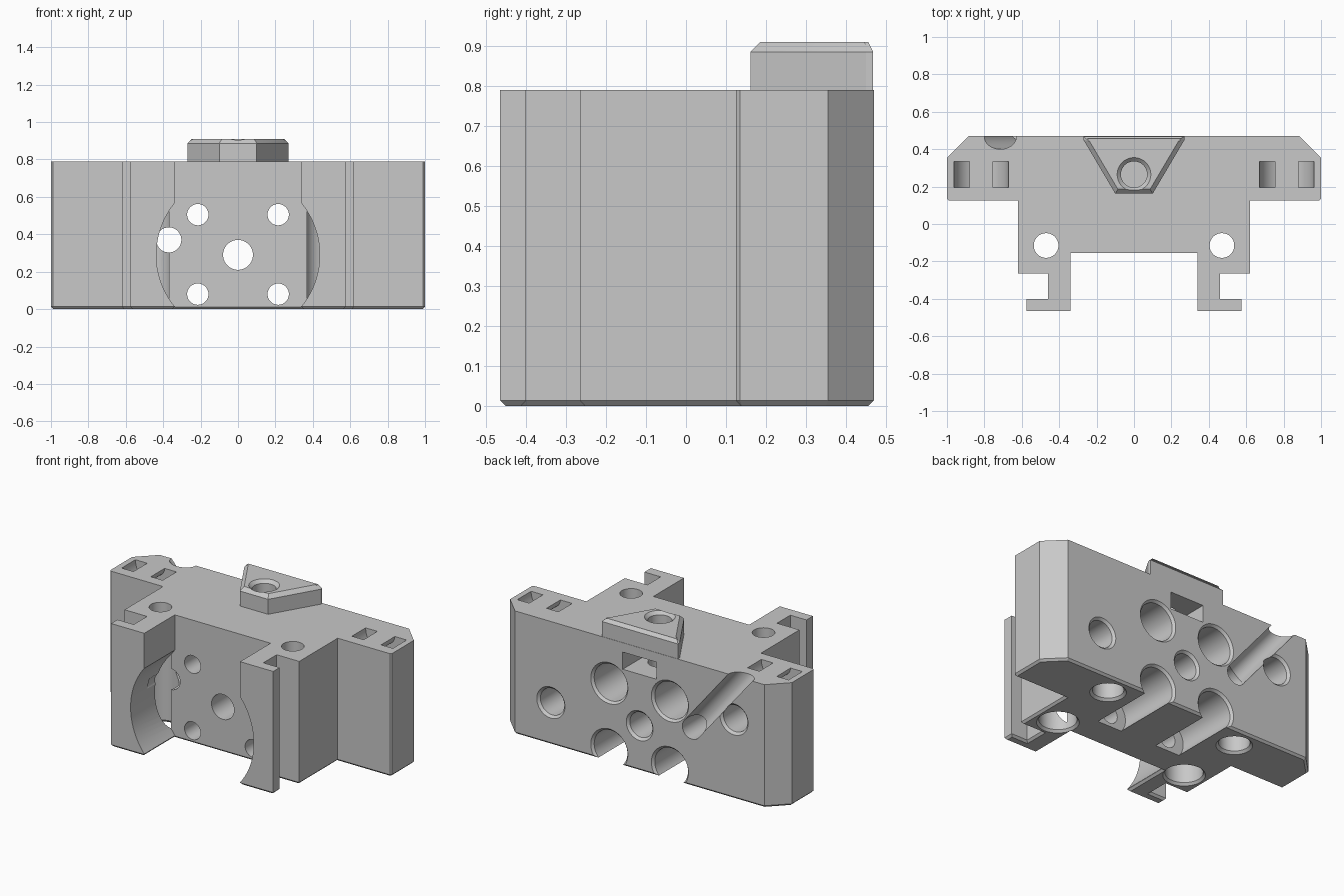
import bpy, bmesh, math
from mathutils import Vector

if "Cube" in bpy.data.objects:
    bpy.data.objects.remove(bpy.data.objects["Cube"])

grey = bpy.data.materials.new("plain_grey")
grey.diffuse_color = (0.58, 0.58, 0.58, 1)
grey.use_nodes = True
grey.node_tree.nodes["Principled BSDF"].inputs["Base Color"].default_value = grey.diffuse_color


def make(name, bm):
    bmesh.ops.recalc_face_normals(bm, faces=bm.faces)
    me = bpy.data.meshes.new(name)
    bm.to_mesh(me)
    bm.free()
    me.materials.append(grey)
    ob = bpy.data.objects.new(name, me)
    bpy.context.collection.objects.link(ob)
    return ob


def prism(name, outline, z0, z1, bevel_z, size):
    """Extruded outline with a chamfer around the edge at height bevel_z."""
    bm = bmesh.new()
    lo = [bm.verts.new((x, y, z0)) for x, y in outline]
    hi = [bm.verts.new((x, y, z1)) for x, y in outline]
    bm.faces.new(lo)
    bm.faces.new(hi)
    n = len(outline)
    for i in range(n):
        j = (i + 1) % n
        bm.faces.new((lo[i], lo[j], hi[j], hi[i]))
    bmesh.ops.recalc_face_normals(bm, faces=bm.faces)
    rim = [e for e in bm.edges if all(abs(v.co.z - bevel_z) < 1e-5 for v in e.verts)]
    bmesh.ops.bevel(bm, geom=rim, offset=size, segments=1, affect='EDGES')
    return make(name, bm)


def lathe(loc, axis, profile, closed=False, seg=48):
    """Round cutter: (depth, radius) pairs turned around an axis."""
    q = Vector(axis).to_track_quat('Z', 'Y')
    bm = bmesh.new()
    rings = []
    for d, r in profile:
        rings.append([bm.verts.new(Vector(loc) + q @ Vector((
            r * math.cos(math.tau * (k + .5) / seg),
            r * math.sin(math.tau * (k + .5) / seg), d))) for k in range(seg)])
    pairs = list(zip(rings, rings[1:]))
    if closed:
        pairs.append((rings[-1], rings[0]))
    else:
        bm.faces.new(rings[0])
        bm.faces.new(rings[-1])
    for a, b in pairs:
        for k in range(seg):
            m = (k + 1) % seg
            bm.faces.new((a[k], a[m], b[m], b[k]))
    return make("cutter", bm)


def box(x0, x1, y0, y1, z0, z1):
    return prism("cutter", [(x0, y0), (x1, y0), (x1, y1), (x0, y1)], z0, z1, 99, 0)


def cut(ob, cutter, keep=False):
    cutter.hide_render = True
    mod = ob.modifiers.new("cut", 'BOOLEAN')
    mod.operation = 'DIFFERENCE'
    mod.solver = 'EXACT'
    mod.object = cutter
    bpy.context.view_layer.objects.active = ob
    bpy.ops.object.modifier_apply(modifier=mod.name)
    if not keep:
        bpy.data.objects.remove(cutter)


# Main block: mirrored plan outline with two hooked arms at the front
half = [(.34, -.155), (.34, -.465), (.575, -.465), (.575, -.40), (.46, -.40),
        (.46, -.265), (.62, -.265), (.62, .125), (.99, .125), (1, .135),
        (1, .355), (.885, .47)]
outline = half + [(-x, y) for x, y in reversed(half)]
body = prism("carriage_body", outline, 0, .79, 0, .013)

# Wedge-shaped boss on top
wedge = prism("top_wedge", [(-.10, .162), (.10, .162), (.27, .45), (.27, .468),
                            (-.27, .468), (-.27, .45)], .79, .91, .91, .024)

# Round clearance between the arms
cut(body, lathe((0, -.6, .29), (0, 1, 0), [(0, .437), (.446, .437)], seg=96))

back = (0, -1, 0)
# Four counterbored screw holes, the lower two open through the bottom
for x in (-.215, .215):
    for z in (.505, .08):
        cut(body, lathe((x, .47, z), back, [(-.02, .15), (.015, .118), (.43, .118),
                                            (.43, .057), (.7, .057)]))
# Central through hole
cut(body, lathe((0, .47, .29), back, [(-.02, .115), (.015, .08), (.7, .08)]))
# Blind side holes in the back
for x, z in ((.63, .27), (-.67, .51)):
    cut(body, lathe((x, .47, z), back, [(-.02, .12), (.015, .085), (.25, .085)]))

# Wire hole with a slanted groove up to the top edge
cut(body, lathe((-.37, .6, .37), back, [(0, .067), (.9, .067)]))
cut(body, lathe((-.37, .466, .37), (-.345, 0, .42), [(0, .066), (.7, .066)]))

for s in (-1, 1):
    # Vertical stepped bores near the arms
    cut(body, lathe((s * .47, -.115, 0), (0, 0, 1), [(-.02, .14), (.015, .109), (.6, .109),
                                                    (.6, .066), (.9, .066)]))
    # Blind holes in the underside
    cut(body, lathe((s * .47, .33, 0), (0, 0, 1), [(-.02, .125), (.015, .09), (.25, .09)]))
    # Curved tie loops under paired slots in the top
    cut(body, lathe((s * .817, .195, .792), (0, 1, 0), [(0, .062), (0, .146), (.14, .146),
                                                       (.14, .062)], closed=True))

# Nut slot in the back, and bolt hole through wedge and body
cut(body, box(-.12, .12, .14, .6, .62, .73))
bolt = lathe((0, .265, .91), (0, 0, -1), [(-.02, .11), (.02, .07), (.45, .07)])
cut(wedge, bolt, keep=True)
cut(body, bolt)

# Smooth the round walls, keep edges sharp
bpy.ops.object.select_all(action='DESELECT')
for ob in (body, wedge):
    ob.select_set(True)
bpy.context.view_layer.objects.active = body
bpy.ops.object.shade_smooth_by_angle(angle=math.radians(25))
